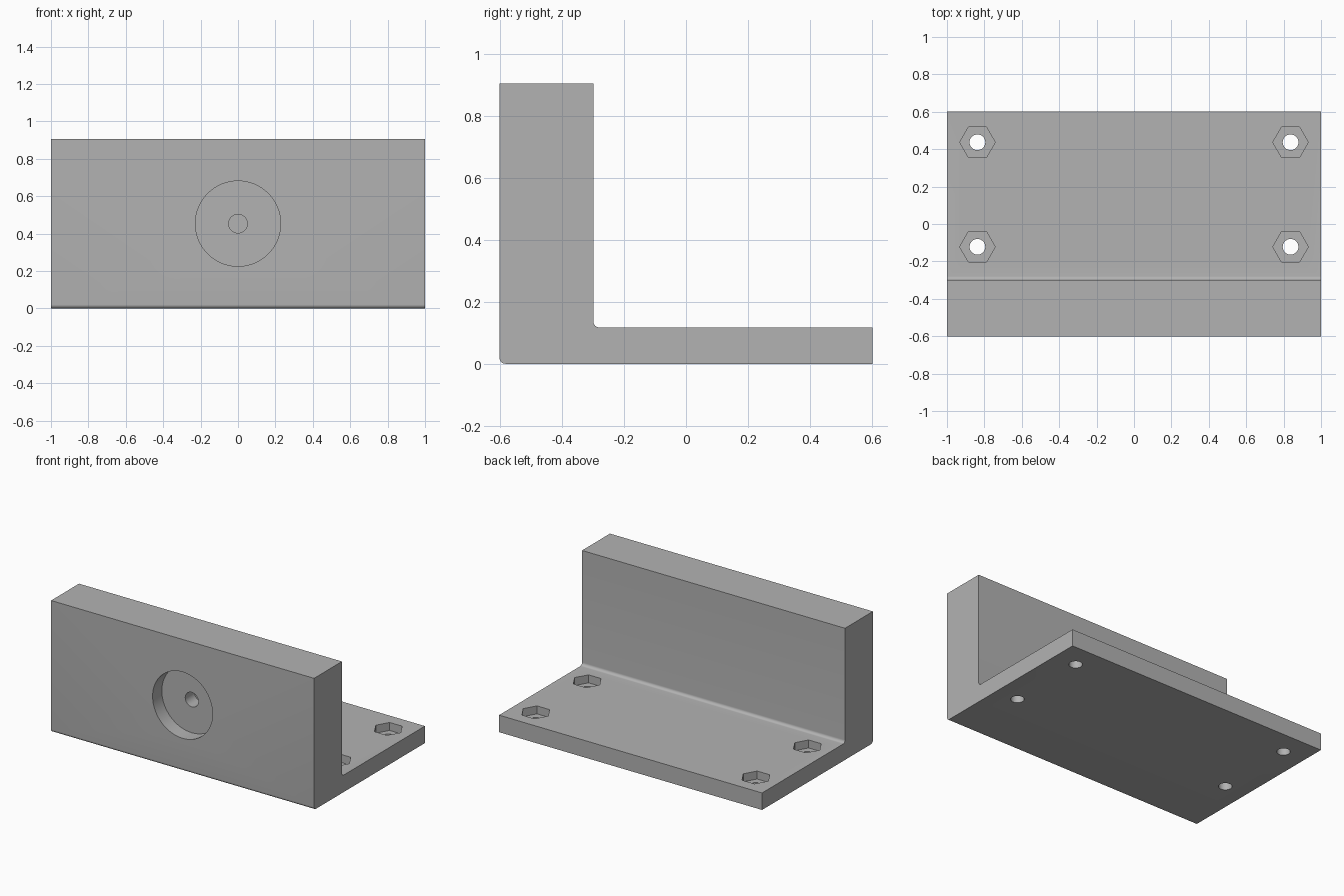
import bpy
import bmesh
from math import cos, sin, pi, radians
from mathutils import Matrix

cube = bpy.data.objects.get("Cube")
if cube:
    bpy.data.objects.remove(cube, do_unlink=True)

LENGTH, HEIGHT, PLATE = 2.0, 0.905, 0.117
FRONT, WALL_BACK, BACK = -0.602, -0.299, 0.602
FILLET = 0.02

grey = bpy.data.materials.new("plain grey")
grey.use_nodes = True
colour = (0.45, 0.45, 0.45, 1)
grey.diffuse_color = colour
grey.node_tree.nodes["Principled BSDF"].inputs["Base Color"].default_value = colour


def make_object(name, bm):
    bmesh.ops.recalc_face_normals(bm, faces=bm.faces[:])
    mesh = bpy.data.meshes.new(name)
    bm.to_mesh(mesh)
    bm.free()
    mesh.materials.append(grey)
    obj = bpy.data.objects.new(name, mesh)
    bpy.context.collection.objects.link(obj)
    return obj


def arc(cy, cz, start, end, steps=8):
    angles = [radians(start + (end - start) * i / steps) for i in range(steps + 1)]
    return [(cy + FILLET * cos(a), cz + FILLET * sin(a)) for a in angles]


# L-shaped bracket: side profile extruded along x
profile = arc(FRONT + FILLET, FILLET, 180, 270)
profile += [(BACK, 0), (BACK, PLATE)]
profile += arc(WALL_BACK + FILLET, PLATE + FILLET, 270, 180)
profile += [(WALL_BACK, HEIGHT), (FRONT, HEIGHT)]

bm = bmesh.new()
side = bm.faces.new([bm.verts.new((-LENGTH / 2, y, z)) for y, z in profile])
extruded = bmesh.ops.extrude_face_region(bm, geom=[side])["geom"]
bmesh.ops.translate(bm, vec=(LENGTH, 0, 0),
                    verts=[v for v in extruded if isinstance(v, bmesh.types.BMVert)])
bracket = make_object("angle_bracket", bm)
bpy.context.view_layer.objects.active = bracket
bracket.select_set(True)


def cut(name, sides, radius, depth, matrices):
    """Subtract a prism centred on each given matrix."""
    bm = bmesh.new()
    for matrix in matrices:
        bmesh.ops.create_cone(bm, cap_ends=True, segments=sides, radius1=radius,
                              radius2=radius, depth=depth, matrix=matrix)
    cutter = make_object(name, bm)
    cutter.hide_render = True
    mod = bracket.modifiers.new(name, "BOOLEAN")
    mod.operation = "DIFFERENCE"
    mod.solver = "EXACT"
    mod.object = cutter
    bpy.ops.object.modifier_apply(modifier=mod.name)
    bpy.data.objects.remove(cutter, do_unlink=True)


# Bolt holes with hexagonal nut pockets, points along x
spots = [(x, y) for x in (-0.837, 0.837) for y in (-0.122, 0.437)]
turn = Matrix.Rotation(pi / 2, 4, "Z")
cut("nut_pocket_cutter", 6, 0.095, 0.11,
    [Matrix.Translation((x, y, PLATE)) @ turn for x, y in spots])
cut("bolt_hole_cutter", 32, 0.042, 0.5,
    [Matrix.Translation((x, y, 0)) for x, y in spots])

# Round recess in the front face with a smaller blind hole in its floor
facing = Matrix.Translation((0, FRONT, 0.453)) @ Matrix.Rotation(pi / 2, 4, "X")
cut("recess_cutter", 64, 0.228, 0.2, [facing])
cut("blind_hole_cutter", 32, 0.05, 0.4, [facing])

bpy.ops.object.shade_smooth_by_angle(angle=radians(30))
